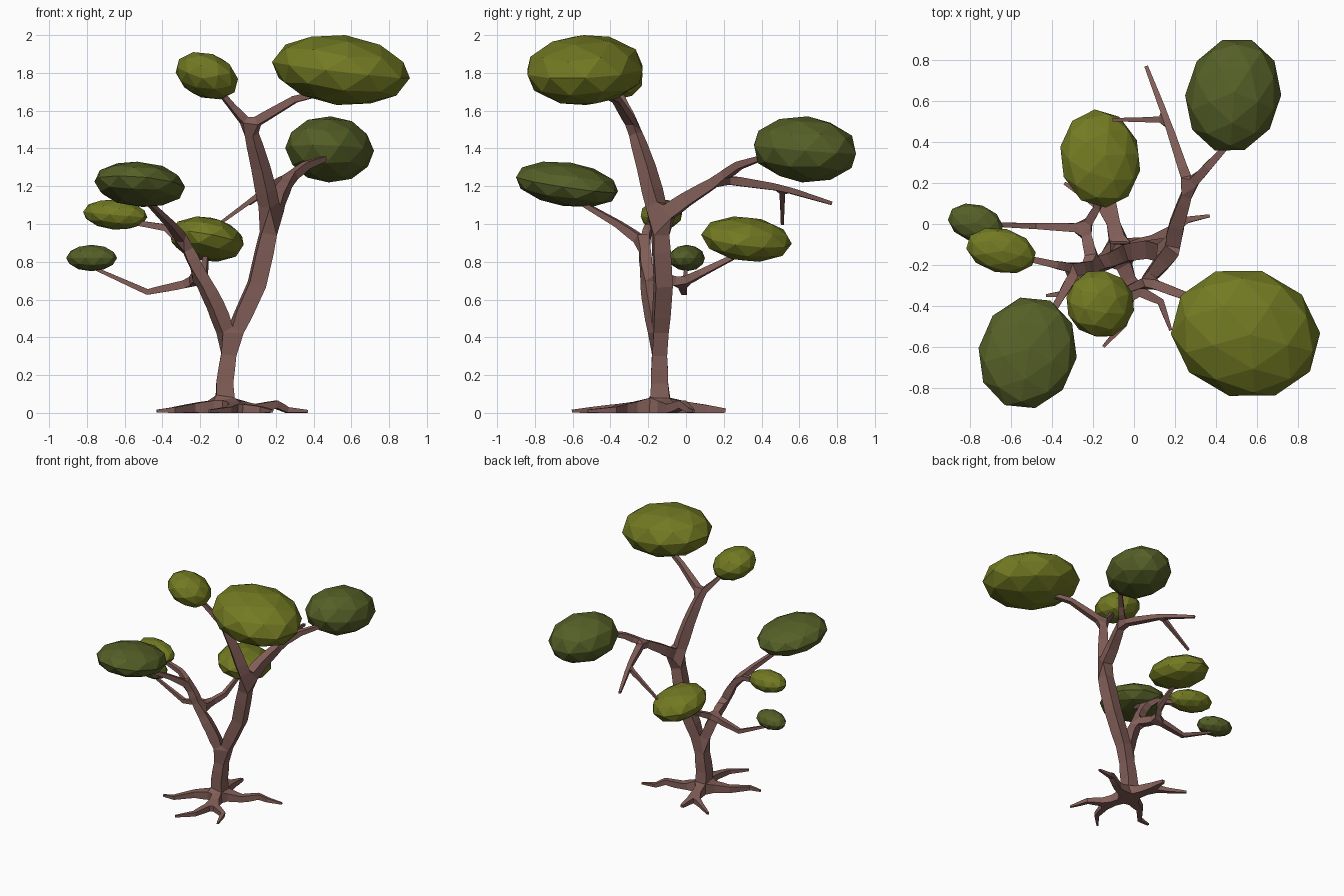
import bpy
import bmesh
from math import radians
from mathutils import Euler, Vector

default_cube = bpy.data.objects.get("Cube")
if default_cube:
    bpy.data.objects.remove(default_cube, do_unlink=True)


def make_material(name, colour):
    material = bpy.data.materials.new(name)
    material.use_nodes = True
    rgba = (*colour, 1)
    material.diffuse_color = rgba
    shader = material.node_tree.nodes["Principled BSDF"]
    shader.inputs["Base Color"].default_value = rgba
    shader.inputs["Roughness"].default_value = 0.9
    return material


bark = make_material("brown bark", (0.23, 0.115, 0.1))
light_leaf = make_material("light olive leaves", (0.17, 0.195, 0.016))
dark_leaf = make_material("dark green leaves", (0.09, 0.115, 0.02))


def link_mesh(name, mesh, material):
    obj = bpy.data.objects.new(name, mesh)
    bpy.context.scene.collection.objects.link(obj)
    mesh.materials.clear()
    mesh.materials.append(material)
    return obj


# Skeleton of the wood: joints with a radius, linked into limbs
joints, radii, links = [], [], []


def limb(start, *points):
    """Grow a limb from a joint index; return the indices of its new joints."""
    grown = []
    for x, y, z, radius in points:
        joints.append((x, y, z))
        radii.append(radius)
        index = len(joints) - 1
        if start is not None:
            links.append((start, index))
        grown.append(index)
        start = index
    return grown


# Trunk up to the main fork
base, bole, fork = limb(None, (-.07, -.14, .03, .05), (-.07, -.14, .16, .045),
                        (-.04, -.14, .37, .042))

# Tall right stem, with two twigs carrying the upper crowns
bend, shoulder, neck, crown = limb(
    fork, (.1, -.12, .68, .045), (.18, -.14, 1.03, .045),
    (.12, -.21, 1.3, .036), (.06, -.28, 1.52, .026))
limb(crown, (.3, -.37, 1.66, .018), (.46, -.45, 1.7, .015))
limb(crown, (-.03, -.32, 1.62, .016), (-.12, -.37, 1.73, .012))

# Rear bough, with a long bare branch and hanging twig
elbow, rear_fork = limb(shoulder, (.21, 0, 1.13, .036), (.27, .18, 1.24, .026))
limb(rear_fork, (.36, .28, 1.31, .02), (.47, .4, 1.35, .013))
bare_joint, bare_tip = limb(rear_fork, (.16, .51, 1.19, .017),
                            (.06, .77, 1.11, .009))
limb(bare_joint, (.05, .51, 1.11, .012), (-.1, .51, 1, .008))

# Left stem, splitting to two crowns
hip, left_bend, left_fork = limb(
    fork, (-.12, -.18, .57, .036), (-.2, -.21, .73, .033),
    (-.28, -.22, .9, .028))
limb(left_fork, (-.38, -.2, .98, .018), (-.56, -.16, 1.01, .013))
limb(left_fork, (-.36, -.36, 1, .018), (-.47, -.55, 1.11, .012))

# Low left bough, splitting to the middle and lowest crowns
low_fork, = limb(left_bend, (-.24, -.02, .69, .024))
limb(low_fork, (-.48, -.01, .64, .015), (-.77, 0, .77, .008))
limb(low_fork, (-.18, .08, .74, .018), (-.17, .26, .83, .012))

# Roots spreading over the ground
back_root, _ = limb(base, (-.11, .05, .025, .03), (-.11, .21, .012, .011))
limb(back_root, (-.22, .12, .015, .016), (-.34, .2, .01, .008))
limb(base, (-.24, -.22, .025, .024), (-.34, -.34, .015, .015),
     (-.43, -.35, .01, .007))
front_root, = limb(base, (-.01, -.31, .025, .03))
limb(front_root, (-.05, -.49, .015, .017), (-.15, -.6, .01, .007))
limb(front_root, (.13, -.38, .015, .017), (.18, -.52, .01, .007))
limb(base, (.09, -.08, .02, .026), (.2, -.02, .045, .02),
     (.26, .02, .015, .015), (.37, .04, .008, .007))

# Skin the skeleton with four-sided wood, then flatten it onto the ground
skeleton = link_mesh("wood_skeleton", bpy.data.meshes.new("wood_skeleton"), bark)
skeleton.data.from_pydata(joints, links, [])
skin = skeleton.modifiers.new("Skin", "SKIN")
skin.use_x_symmetry = False
skin.branch_smoothing = 0.3
for index, (vertex, radius) in enumerate(
        zip(skeleton.data.skin_vertices[0].data, radii)):
    vertex.radius = (radius, radius)
    vertex.use_root = index == base
depsgraph = bpy.context.evaluated_depsgraph_get()
wood_mesh = bpy.data.meshes.new_from_object(skeleton.evaluated_get(depsgraph))
for vertex in wood_mesh.vertices:
    vertex.co.z = max(vertex.co.z, 0)
link_mesh("trunk_branches_and_roots", wood_mesh, bark)
bpy.data.objects.remove(skeleton, do_unlink=True)


def leaf_crown(name, material, low, high, tilt):
    """Faceted, tilted ellipsoid fitted between two corners."""
    low, high = Vector(low), Vector(high)
    size = high - low
    bm = bmesh.new()
    bmesh.ops.create_icosphere(bm, subdivisions=2, radius=0.5)
    turn = Euler([radians(angle) for angle in tilt]).to_matrix()
    for vertex in bm.verts:
        vertex.co = turn @ Vector(a * b for a, b in zip(vertex.co, size))
    # Fit the tilted shape to its box
    for axis in range(3):
        values = [vertex.co[axis] for vertex in bm.verts]
        least, span = min(values), max(values) - min(values)
        for vertex in bm.verts:
            share = (vertex.co[axis] - least) / span
            vertex.co[axis] = low[axis] + share * size[axis]
    mesh = bpy.data.meshes.new(name)
    bm.to_mesh(mesh)
    bm.free()
    return link_mesh(name, mesh, material)


# Leaf crowns
leaf_crown("top_left_crown", light_leaf, (.18, -.84, 1.63), (.91, -.23, 2), (0, 7, -15))
leaf_crown("top_right_crown", light_leaf, (-.33, -.55, 1.66), (0, -.23, 1.91), (0, 38, 20))
leaf_crown("rear_crown", dark_leaf, (.25, .36, 1.22), (.72, .9, 1.57), (-5, 0, -20))
leaf_crown("front_crown", dark_leaf, (-.76, -.9, 1.09), (-.28, -.36, 1.33), (-10, 0, -25))
leaf_crown("side_crown", light_leaf, (-.82, -.24, .97), (-.48, -.02, 1.13), (0, 5, -15))
leaf_crown("lowest_crown", dark_leaf, (-.91, -.09, .75), (-.64, .1, .89), (0, 0, -20))
leaf_crown("middle_crown", light_leaf, (-.36, .08, .8), (.03, .56, 1.04), (-6, 12, 5))
